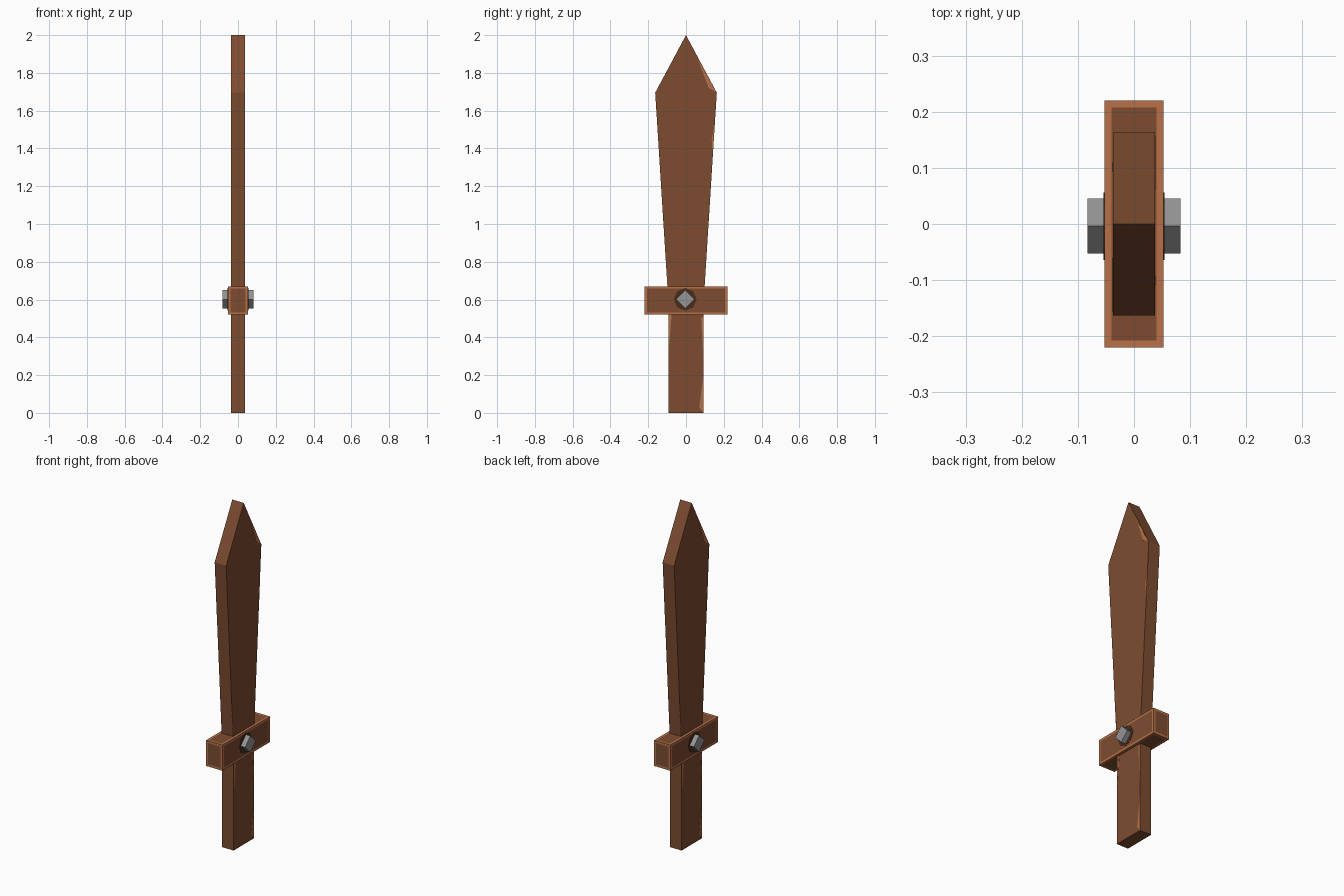
import bpy, bmesh, math
from mathutils import Matrix

if "Cube" in bpy.data.objects:
    bpy.data.objects.remove(bpy.data.objects["Cube"])


def material(name, rgb):
    m = bpy.data.materials.new(name)
    m.diffuse_color = (*rgb, 1)
    m.use_nodes = True
    m.node_tree.nodes["Principled BSDF"].inputs["Base Color"].default_value = m.diffuse_color
    return m


wood = material("brown wood", (0.205, 0.073, 0.030))
worn = material("worn light wood", (0.48, 0.163, 0.065))
dark = material("dark wood", (0.065, 0.024, 0.011))
metal = material("grey metal", (0.30, 0.30, 0.30))


def finish(name, bm, *mats):
    bmesh.ops.recalc_face_normals(bm, faces=bm.faces)
    me = bpy.data.meshes.new(name)
    bm.to_mesh(me)
    bm.free()
    for m in mats:
        me.materials.append(m)
    ob = bpy.data.objects.new(name, me)
    bpy.context.collection.objects.link(ob)
    return ob


def extrude_profile(bm, pts, x0, x1):
    """Prism along x from a (y, z) outline."""
    a = [bm.verts.new((x0, y, z)) for y, z in pts]
    b = [bm.verts.new((x1, y, z)) for y, z in pts]
    bm.faces.new(a)
    bm.faces.new(b)
    n = len(pts)
    for i in range(n):
        j = (i + 1) % n
        bm.faces.new((a[i], a[j], b[j], b[i]))


# Blade and grip cut from one plank
half = [(0.093, 0), (0.093, 0.58), (0.163, 1.695)]
outline = half + [(0, 2.0)] + [(-y, z) for y, z in reversed(half)]
bm = bmesh.new()
extrude_profile(bm, outline, -0.037, 0.037)
finish("blade_and_grip", bm, wood)

# Crossguard with worn borders on every face
bm = bmesh.new()
bmesh.ops.create_cube(bm, size=1, matrix=Matrix.Translation((0, 0, 0.595))
                      @ Matrix.Diagonal((0.106, 0.44, 0.15, 1)))
border = bmesh.ops.inset_individual(bm, faces=bm.faces[:], thickness=0.018)["faces"]
for f in border:
    f.material_index = 1
finish("crossguard", bm, wood, worn)

# Square metal peg turned on its corner
PEG = (-0.004, 0.601)


def ring(r, n):
    return [(PEG[0] + r * math.cos(math.tau * i / n),
             PEG[1] + r * math.sin(math.tau * i / n)) for i in range(n)]


bm = bmesh.new()
extrude_profile(bm, ring(0.049, 4), -0.083, 0.083)
finish("peg", bm, metal)

# Dark stain around the peg, both sides
bm = bmesh.new()
for s in (1, -1):
    extrude_profile(bm, ring(0.06, 8), s * 0.052, s * 0.0545)
finish("peg_stain", bm, dark)

# Worn slivers along the plank edges: (y, z) triangles
slivers = [
    [(-0.092, 0.32), (-0.092, 0.52), (-0.076, 0.52)],
    [(0.092, 0.0), (0.092, 0.2), (0.070, 0.03)],
    [(0.092, 0.28), (0.092, 0.51), (0.080, 0.5)],
    [(-0.098, 0.67), (-0.110, 0.86), (-0.094, 0.68)],
    [(0.141, 1.36), (0.151, 1.52), (0.136, 1.45)],
    [(0.157, 1.70), (0.060, 1.88), (0.120, 1.72)],
]
bm = bmesh.new()
for s in (1, -1):
    for tri in slivers:
        extrude_profile(bm, [(s * y, z) for y, z in tri], s * 0.036, s * 0.038)
finish("worn_edges", bm, worn)
